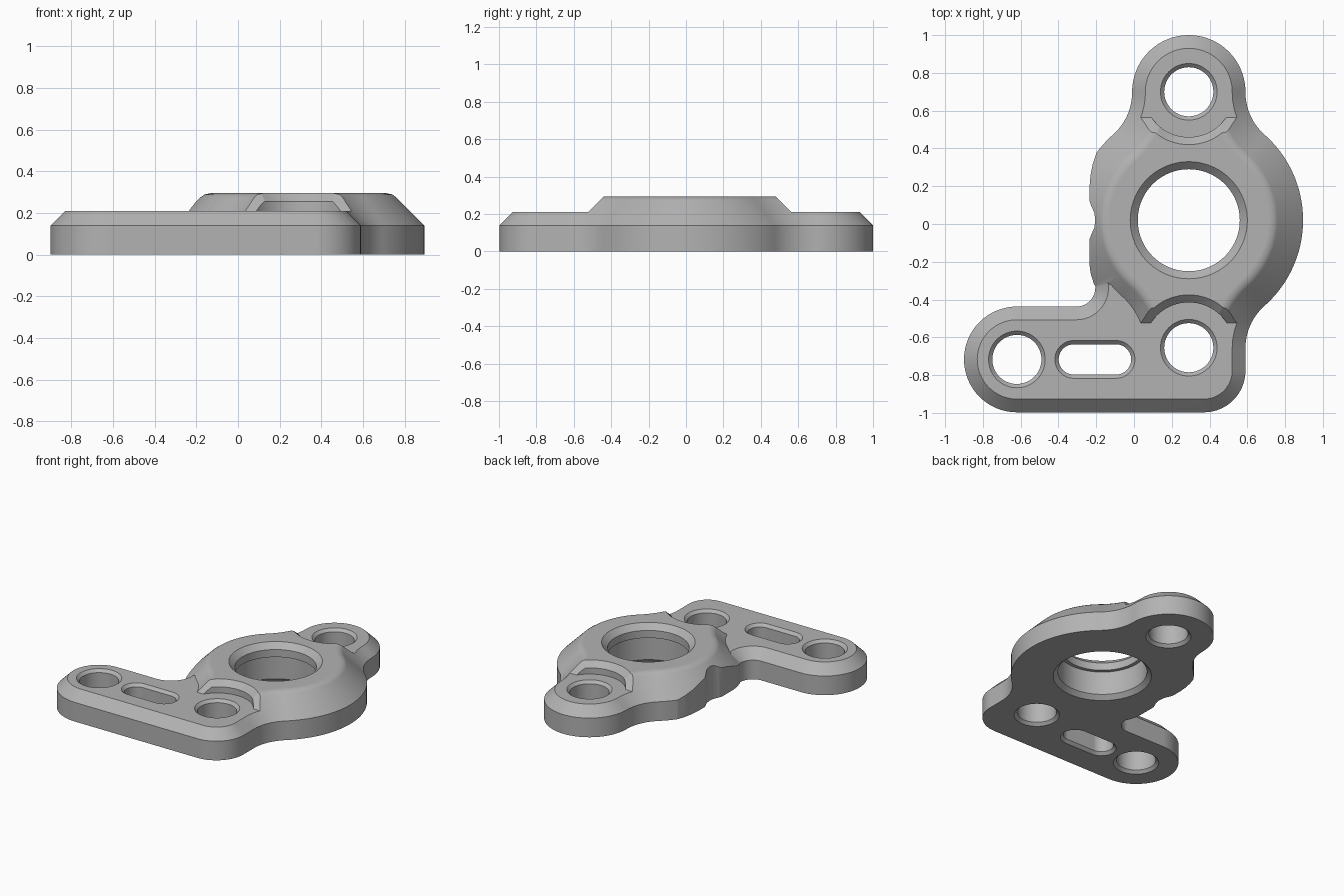
import bpy, bmesh
from math import pi, cos, sin, acos, atan2, radians
from mathutils import Vector

if "Cube" in bpy.data.objects:
    bpy.data.objects.remove(bpy.data.objects["Cube"])

CX, CY = 0.29, 0.02            # bore centre
TOP_D, LOW_D = 0.68, 0.675     # distance from bore to the two lobes
PLATE_Z, BOSS_Z = 0.21, 0.295


def arc(x, y, r, a0, a1, n=20):
    return [(x + r * cos(a0 + (a1 - a0) * i / n), y + r * sin(a0 + (a1 - a0) * i / n))
            for i in range(n + 1)]


def circle(x, y, r, n=64):
    return arc(x, y, r, 0, 2 * pi, n)


def slot(x, y, half, r):
    return arc(x + half, y, r, -pi / 2, pi / 2) + arc(x - half, y, r, pi / 2, 3 * pi / 2)


def box(x0, y0, x1, y1):
    return [(x0, y0), (x1, y0), (x1, y1), (x0, y1)]


def solid(name, outline, steps):
    """Stack a counter-clockwise outline through (inset, z) steps and cap both ends."""
    pts = []
    for p in map(Vector, outline):
        if not pts or (p - pts[-1]).length > 1e-4:
            pts.append(p)
    if (pts[0] - pts[-1]).length < 1e-4:
        pts.pop()
    n = len(pts)
    miters = []
    for i in range(n):
        d0 = (pts[i] - pts[i - 1]).normalized()
        d1 = (pts[(i + 1) % n] - pts[i]).normalized()
        n0, n1 = Vector((-d0.y, d0.x)), Vector((-d1.y, d1.x))
        miters.append((n0 + n1) / (1 + n0.dot(n1)))
    bm = bmesh.new()
    rings = [[bm.verts.new((*(p + m * inset), z)) for p, m in zip(pts, miters)]
             for inset, z in steps]
    for lo, hi in zip(rings, rings[1:]):
        for i in range(n):
            j = (i + 1) % n
            bm.faces.new((lo[i], lo[j], hi[j], hi[i]))
    bm.faces.new(rings[0][::-1])
    bm.faces.new(rings[-1])
    mesh = bpy.data.meshes.new(name)
    bm.to_mesh(mesh)
    bm.free()
    ob = bpy.data.objects.new(name, mesh)
    bpy.context.collection.objects.link(ob)
    return ob


def apply_modifiers(ob):
    bpy.context.view_layer.objects.active = ob
    for mod in list(ob.modifiers):
        bpy.ops.object.modifier_apply(modifier=mod.name)


def combine(target, tool, operation='DIFFERENCE'):
    mod = target.modifiers.new("combine", 'BOOLEAN')
    mod.operation, mod.solver, mod.object = operation, 'EXACT', tool
    apply_modifiers(target)
    bpy.data.objects.remove(tool)


def quarter(d, big=0.605, small=0.30, f=0.30):
    """Quarter outline: main disc, concave fillet, then lobe at distance d."""
    a = acos(((big + f) ** 2 + d * d - (small + f) ** 2) / (2 * (big + f) * d))
    th = pi / 2 - a
    fx, fy = (big + f) * cos(th), (big + f) * sin(th)
    end = atan2(d - fy, -fx) % (2 * pi)
    return (arc(0, 0, big, 0, th, 28) + arc(fx, fy, f, th + pi, end, 14)
            + arc(0, d, small, end - pi, pi / 2, 20))


# Raised boss with two lobes, chamfered and softly rounded at the rim
right = [(x, -y) for x, y in quarter(LOW_D)][::-1] + quarter(TOP_D)
left = [(-x, y) for x, y in right[::-1]]
body = solid("bracket_body", [(CX + x, CY + y) for x, y in right + left],
             [(0, 0), (0, 0.14), (0.135, 0.275), (0.155, 0.289), (0.185, BOSS_Z)])

# Lobes lowered to plate height: round reliefs and sloped ends
for y in (CY + TOP_D, CY - LOW_D):
    combine(body, solid("relief_cutter", circle(CX, y, 0.24),
                        [(0, PLATE_Z), (0, 0.255), (-0.055, 0.31)]))
for y0, y1 in ((0.565, 2), (-2, -0.525)):
    combine(body, solid("slope_cutter", box(-1, y0, 2, y1),
                        [(0, PLATE_Z), (-0.1, PLATE_Z + 0.1)]))

# Flat left side with a shallow scallop
side = [(-0.213, -0.315), (-0.23, -0.26), (-0.235, -0.22), (-0.235, -0.08), (-0.226, -0.055),
        (-0.21, -0.02), (-0.205, 0.02), (-0.21, 0.06), (-0.226, 0.095), (-0.235, 0.12),
        (-0.235, 0.2), (-0.23, 0.26), (-0.218, 0.32), (-0.198, 0.378)]
combine(body, solid("side_cutter", side + [(-1, 0.378), (-1, -0.315)], [(0, -0.1), (0, 0.4)]))

# Side arm, running into the boss
arm = (arc(-0.62, -0.717, 0.28, pi / 2, 3 * pi / 2, 32)
       + arc(0.37, -0.777, 0.22, -pi / 2, 0)
       + [(0.59, CY - LOW_D), (0.4, -0.25), (-0.205, -0.25)]
       + arc(-0.305, -0.337, 0.10, 0, -pi / 2))
combine(body, solid("arm", arm, [(0, 0), (0, 0.14), (0.07, PLATE_Z)]), 'UNION')

# Bolt holes and slot, chamfered on both ends
through = [(-0.03, -0.01), (0, 0.02), (0, 0.19), (-0.03, 0.22)]
for outline in (circle(CX, CY + TOP_D, 0.13), circle(CX, CY - LOW_D, 0.13),
                circle(-0.62, -0.717, 0.13), slot(-0.207, -0.717, 0.112, 0.08)):
    combine(body, solid("hole_cutter", outline, through))

# Main bore with a retaining lip near the top
combine(body, solid("bore_cutter", circle(CX, CY, 0.27, 96),
                    [(-0.065, -0.01), (-0.025, 0.03), (-0.025, 0.2), (0, 0.2),
                     (0, 0.255), (-0.05, 0.305)]))

# Grey metal
grey = bpy.data.materials.new("grey_metal")
grey.use_nodes = True
colour = (0.45, 0.45, 0.45, 1)
grey.diffuse_color = colour
grey.node_tree.nodes["Principled BSDF"].inputs["Base Color"].default_value = colour
body.data.materials.clear()
body.data.materials.append(grey)
for face in body.data.polygons:
    face.material_index = 0

# Smooth curves, crisp edges
for ob in bpy.context.selected_objects:
    ob.select_set(False)
body.select_set(True)
bpy.context.view_layer.objects.active = body
bpy.ops.object.shade_smooth_by_angle(angle=radians(30))
body.modifiers.new("normals", 'WEIGHTED_NORMAL').keep_sharp = True
